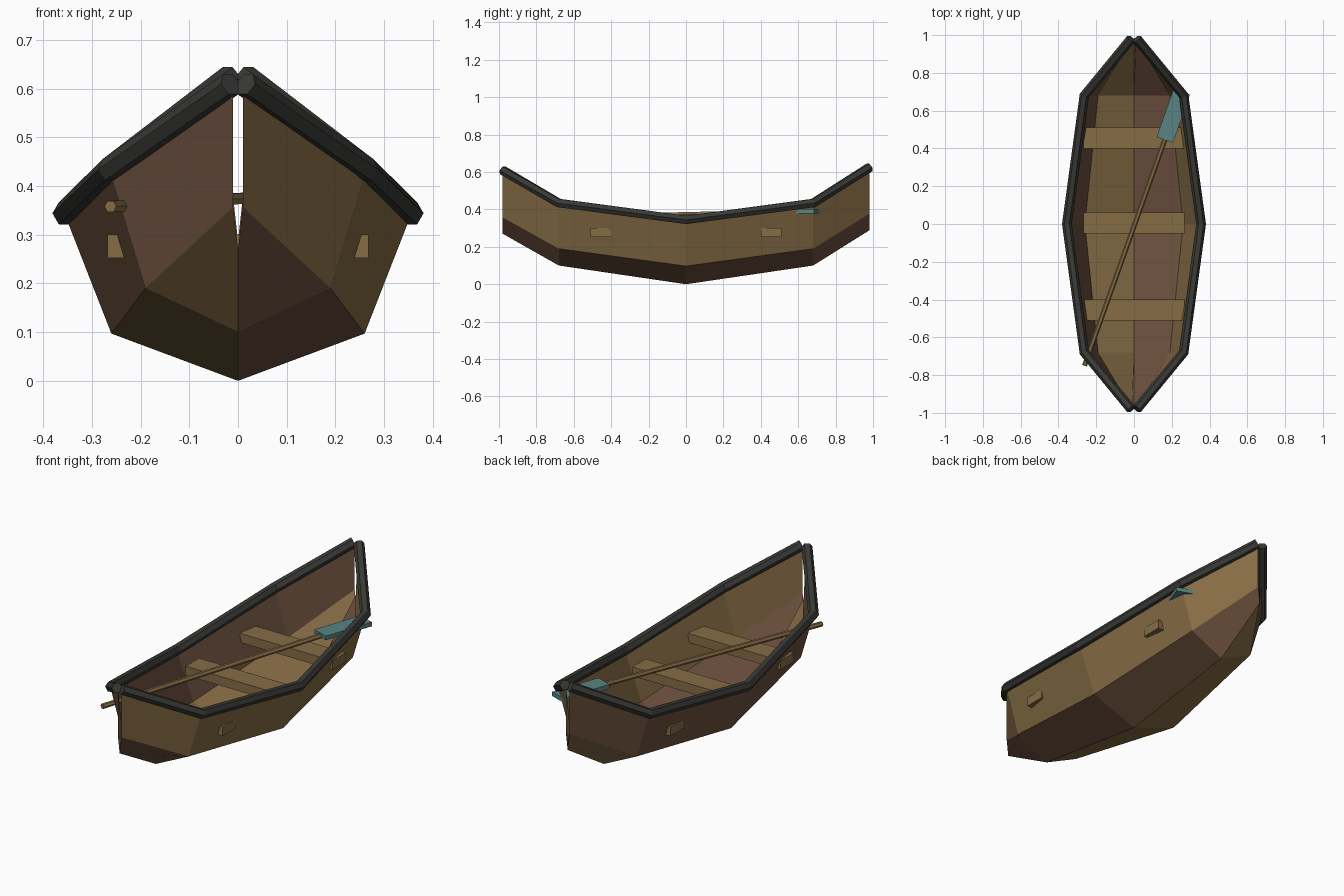
import bpy
import math
from mathutils import Vector

if "Cube" in bpy.data.objects:
    bpy.data.objects.remove(bpy.data.objects["Cube"])


def material(name, r, g, b):
    m = bpy.data.materials.new(name)
    m.diffuse_color = (r, g, b, 1)
    m.use_nodes = True
    m.node_tree.nodes["Principled BSDF"].inputs["Base Color"].default_value = m.diffuse_color
    return m


TAN = material("tan_wood", 0.24, 0.15, 0.06)
RED = material("red_brown_wood", 0.15, 0.08, 0.048)
DARK = material("dark_rail", 0.04, 0.04, 0.036)
TEAL = material("teal_paint", 0.1, 0.23, 0.23)


def add_mesh(name, verts, faces, mats):
    me = bpy.data.meshes.new(name)
    me.from_pydata([tuple(v) for v in verts], [], faces)
    for m in mats:
        me.materials.append(m)
    ob = bpy.data.objects.new(name, me)
    bpy.context.collection.objects.link(ob)
    return ob


def tube(name, path, radius, mat, sides=6):
    """Low-poly tube along a path, with capped ends."""
    pts = [Vector(p) for p in path]
    verts, faces = [], []
    for i, p in enumerate(pts):
        t = Vector((0, 0, 0))
        if i > 0:
            t += (p - pts[i - 1]).normalized()
        if i < len(pts) - 1:
            t += (pts[i + 1] - p).normalized()
        t.normalize()
        side = t.cross(Vector((0, 0, 1))).normalized()
        up = side.cross(t)
        for k in range(sides):
            a = 2 * math.pi * k / sides
            verts.append(p + radius * (math.cos(a) * side + math.sin(a) * up))
    for i in range(len(pts) - 1):
        for k in range(sides):
            a, b = i * sides + k, i * sides + (k + 1) % sides
            faces.append((a, a + sides, b + sides, b))
    faces.append(tuple(range(sides)))
    last = (len(pts) - 1) * sides
    faces.append(tuple(reversed(range(last, last + sides))))
    return add_mesh(name, verts, faces, [mat])


def box(name, size, loc, mat, rot=(0, 0, 0)):
    x, y, z = (s / 2 for s in size)
    verts = [(a, b, c) for a in (-x, x) for b in (-y, y) for c in (-z, z)]
    faces = [(0, 1, 3, 2), (4, 6, 7, 5), (0, 4, 5, 1),
             (2, 3, 7, 6), (0, 2, 6, 4), (1, 5, 7, 3)]
    ob = add_mesh(name, verts, faces, [mat])
    ob.location, ob.rotation_euler = loc, rot
    return ob


# Stations: y, keel z, chine (x, z), sheer (x, z)
stations = [
    (-0.98, 0.27, (0.01, 0.357), (0.01, 0.605)),
    (-0.68, 0.10, (0.19, 0.19), (0.263, 0.43)),
    (0.00, 0.00, (0.26, 0.097), (0.355, 0.34)),
    (0.68, 0.10, (0.19, 0.19), (0.263, 0.43)),
    (0.98, 0.288, (0.01, 0.377), (0.01, 0.62)),
]

# Hull: four strakes in alternating wood, open slit at each end
verts, faces, slots = [], [], []
for y, keel, (cx, cz), (sx, sz) in stations:
    verts += [(-sx, y, sz), (-cx, y, cz), (0, y, keel), (cx, y, cz), (sx, y, sz)]
for i in range(4):
    for k in range(4):
        a = i * 5 + k
        faces.append((a, a + 1, a + 6, a + 5))
        slots.append((k + 1) % 2)
hull = add_mesh("hull", verts, faces, [TAN, RED])
for poly, s in zip(hull.data.polygons, slots):
    poly.material_index = s

# Gunwale rails along each sheer line
for label, s in (("left", -1), ("right", 1)):
    path = [(s * max(st[3][0], 0.015), st[0], st[3][1] + 0.004) for st in stations]
    tube(label + "_rail", path, 0.026, DARK)

# Seats
for label, y in (("front", -0.455), ("middle", 0.005), ("back", 0.455)):
    box(label + "_seat", (0.536, 0.11, 0.048), (0, y, 0.276), TAN)

# Oar lying diagonally across the boat
tube("oar_shaft", [(-0.262, -0.75, 0.358), (0.175, 0.48, 0.385)], 0.013, TAN)
box("oar_blade", (0.092, 0.27, 0.022), (0.208, 0.573, 0.39), TEAL,
    (0, 0, -math.atan(0.35)))
